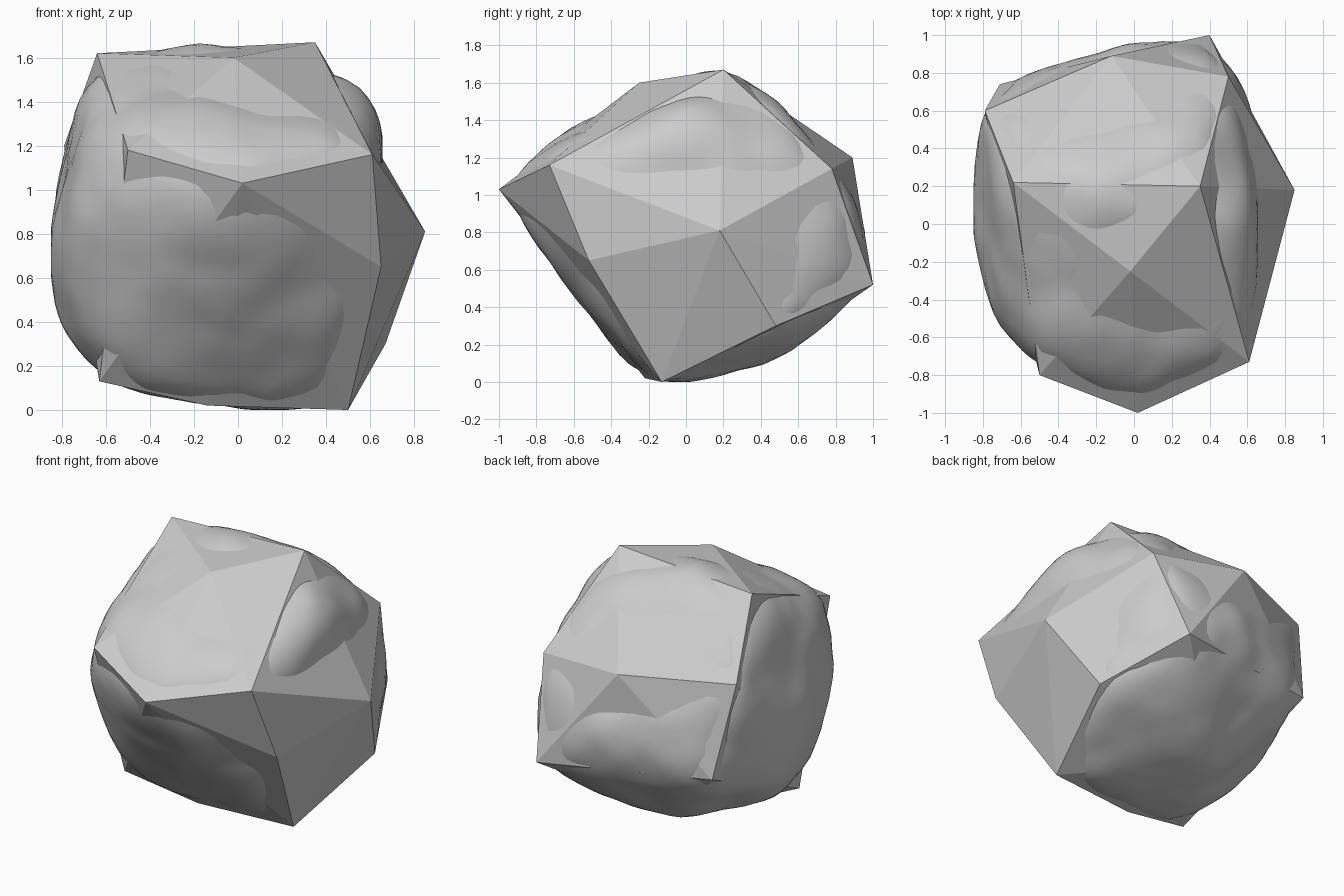
import bpy, bmesh
from mathutils import Vector, noise
from mathutils.bvhtree import BVHTree

if "Cube" in bpy.data.objects:
    bpy.data.objects.remove(bpy.data.objects["Cube"])

# Chiselled corners shared by the facets and the weathered body
CORNERS = [
    (0.02, -1.0, 1.03), (-0.5, -0.8, 1.18), (0.61, -0.73, 1.16),      # front rim
    (0.67, 0.48, 0.30), (0.40, 1.0, 0.52), (0.50, 0.78, 1.14),        # right and back
    (-0.79, 0.60, 1.20), (-0.71, 0.74, 0.60), (-0.64, 0.22, 1.62),    # left side
    (0.50, -0.13, 0.0), (-0.14, -0.22, 0.02), (-0.63, -0.29, 0.13),   # base
    (-0.24, 0.43, 0.12),
]

# Sharp peaks that stand clear of the body
PEAKS = [
    (0.85, 0.18, 0.81), (0.65, -0.52, 0.65), (-0.12, 0.89, 1.20),
    (0.35, 0.20, 1.67), (-0.02, -0.25, 1.60),
]

# Extra bulges that only swell the weathered body
BULGES = [
    (-0.84, 0.05, 0.65), (-0.78, -0.40, 0.75), (-0.78, 0.10, 0.35),
    (-0.68, -0.35, 1.22), (-0.15, 0.20, 1.68), (0.62, -0.02, 1.44),
    (-0.15, -0.60, 1.36), (0.10, 0.65, 0.24), (-0.08, 0.93, 0.85),
    (0.30, 0.45, 1.52),
]


def hull(points):
    bm = bmesh.new()
    for p in points:
        bm.verts.new(p)
    bmesh.ops.convex_hull(bm, input=bm.verts[:])
    loose = [v for v in bm.verts if not v.link_faces]
    bmesh.ops.delete(bm, geom=loose, context='VERTS')
    bmesh.ops.recalc_face_normals(bm, faces=bm.faces[:])
    return bm


def add_object(name, bm, smooth):
    me = bpy.data.meshes.new(name)
    for f in bm.faces:
        f.smooth = smooth
    bm.to_mesh(me)
    bm.free()
    ob = bpy.data.objects.new(name, me)
    bpy.context.collection.objects.link(ob)
    return ob


# Faceted shell with the sharp corners
add_object("boulder_facets", hull(CORNERS + PEAKS), False)

# Smooth weathered body: sphere shrunk onto the hull, then relaxed
centre = Vector((0, 0.02, 0.82))
cage = hull(CORNERS + BULGES)
tree = BVHTree.FromBMesh(cage)
body = bmesh.new()
bmesh.ops.create_icosphere(body, subdivisions=5, radius=1.0)
for v in body.verts:
    d = v.co.normalized()
    hit = tree.ray_cast(centre, d)[0]
    v.co = hit if hit else centre + d * 0.8
cage.free()
for _ in range(14):
    bmesh.ops.smooth_vert(body, verts=body.verts[:], factor=0.5,
                          use_axis_x=True, use_axis_y=True, use_axis_z=True)
for v in body.verts:
    off = v.co - centre
    bump = 0.03 * noise.noise(v.co * 3) + 0.01 * noise.noise(v.co * 7)
    v.co = centre + off * (1.05 + bump)
    v.co.x = max(-0.85, v.co.x)
    v.co.z = max(0.0, min(1.69, v.co.z))
add_object("boulder_body", body, True)
